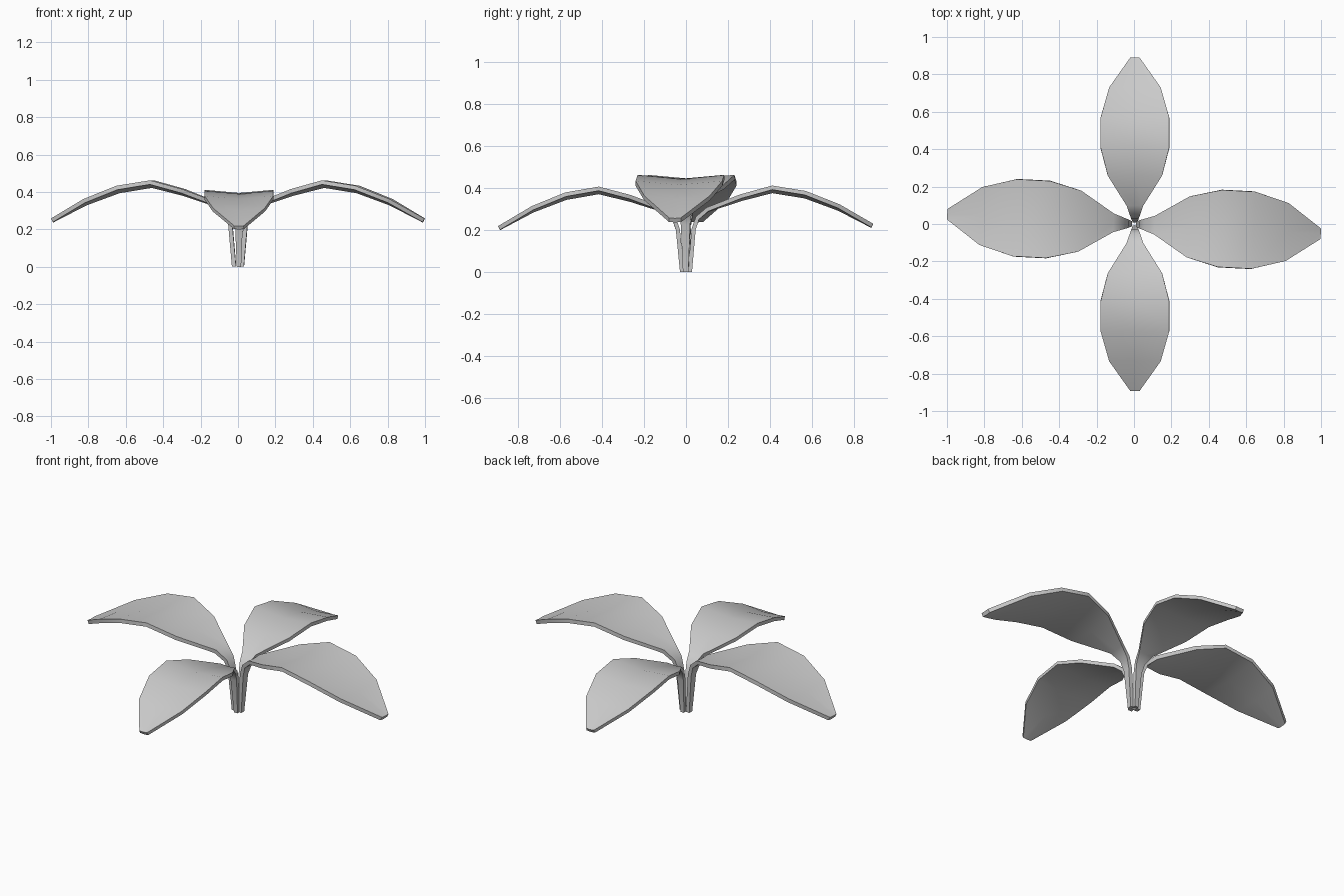
import bpy
import math
from mathutils import Matrix

cube = bpy.data.objects.get("Cube")
if cube:
    bpy.data.objects.remove(cube, do_unlink=True)

# One plain grey for the whole plant
grey = bpy.data.materials.new("leaf_grey")
grey.use_nodes = True
grey.diffuse_color = (0.6, 0.6, 0.6, 1)
grey.node_tree.nodes["Principled BSDF"].inputs["Base Color"].default_value = (0.6, 0.6, 0.6, 1)

# Leaf sections from stalk foot to tip: distance out, rim height, half width
SECTIONS = [
    (0.01, 0.002, 0.013), (0.03, 0.23, 0.022), (0.052, 0.295, 0.03),
    (0.11, 0.345, 0.05), (0.29, 0.415, 0.163), (0.46, 0.462, 0.206),
    (0.64, 0.433, 0.206), (0.82, 0.362, 0.155), (1.0, 0.258, 0.028),
]
FOLD = 0.09       # depth of the central crease relative to half width
THICKNESS = 0.022


def make_leaf(name, angle, size, tilt=0.0, shift=0.0):
    """Arched, lightly folded blade with its stalk, turned about the centre."""
    verts, faces = [], []
    for r, z, w in SECTIONS:
        dip = FOLD * w if r > 0.1 else 0.0
        verts += [(r, -w, z), (r, 0, z - dip), (r, w, z)]
    for i in range(len(SECTIONS) - 1):
        for j in range(2):
            a = 3 * i + j
            faces.append((a, a + 3, a + 4, a + 1))
    mesh = bpy.data.meshes.new(name)
    mesh.from_pydata(verts, [], faces)
    mesh.transform(Matrix.Translation((shift, 0, 0))
                   @ Matrix.Rotation(math.radians(angle), 4, "Z")
                   @ Matrix.Rotation(math.radians(tilt), 4, "Y")
                   @ Matrix.Scale(size, 4))
    mesh.materials.append(grey)
    leaf = bpy.data.objects.new(name, mesh)
    bpy.context.collection.objects.link(leaf)

    # Thicken downwards from the upper surface
    solid = leaf.modifiers.new("thickness", "SOLIDIFY")
    solid.thickness = THICKNESS * size
    solid.offset = -1
    bpy.ops.object.select_all(action="DESELECT")
    leaf.select_set(True)
    bpy.context.view_layer.objects.active = leaf
    bpy.ops.object.modifier_apply(modifier=solid.name)
    bpy.ops.object.shade_smooth_by_angle(angle=math.radians(40))


# Long side leaves are slightly twisted; front and back leaves are shorter
make_leaf("left_leaf", -3, 1.0)
make_leaf("right_leaf", 177, 1.0)
make_leaf("back_leaf", 90, 0.89, shift=0.005)
make_leaf("front_leaf", -90, 0.89, tilt=0.7, shift=0.005)
